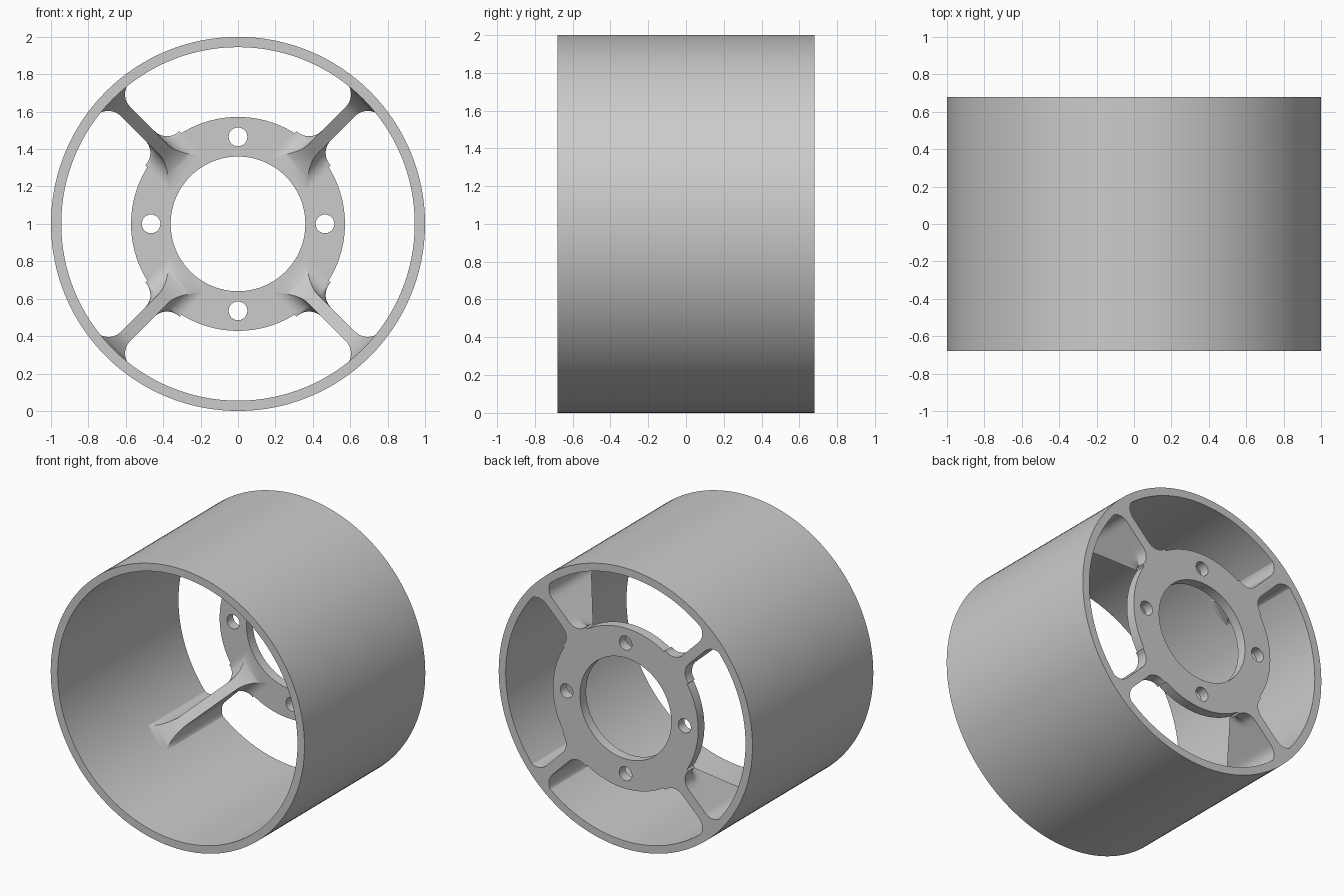
import bpy, bmesh
from math import sin, cos, pi, tau, sqrt, hypot, radians

cube = bpy.data.objects.get("Cube")
if cube:
    bpy.data.objects.remove(cube, do_unlink=True)

RIM_IN, HUB_OUT, HUB_IN = 0.945, 0.572, 0.36
BACK, HUB_FRONT = 0.68, 0.61
HALF_W, FILLET = 0.035, 0.095

grey = bpy.data.materials.new("plain grey")
grey.use_nodes = True
colour = (0.6, 0.6, 0.6, 1)
grey.diffuse_color = colour
grey.node_tree.nodes["Principled BSDF"].inputs["Base Color"].default_value = colour


def finish(obj):
    obj.data.materials.clear()
    obj.data.materials.append(grey)
    bpy.ops.object.select_all(action='DESELECT')
    obj.select_set(True)
    bpy.context.view_layer.objects.active = obj
    bpy.ops.object.shade_smooth_by_angle(angle=radians(30))


def pierced_disc(name, circles, y0, y1):
    """Extrude nested circles (x, z, radius, sides) between two y values."""
    curve = bpy.data.curves.new(name, 'CURVE')
    curve.dimensions = '2D'
    curve.fill_mode = 'BOTH'
    curve.extrude = (y1 - y0) / 2
    for cx, cz, rad, n in circles:
        spline = curve.splines.new('POLY')
        spline.points.add(n - 1)
        spline.use_cyclic_u = True
        for i, p in enumerate(spline.points):
            a = tau * i / n
            p.co = (cx + rad * cos(a), cz + rad * sin(a), 0, 1)
    obj = bpy.data.objects.new(name, curve)
    obj.location = (0, (y0 + y1) / 2, 1)
    obj.rotation_euler = (pi / 2, 0, 0)
    bpy.context.collection.objects.link(obj)
    bpy.ops.object.select_all(action='DESELECT')
    obj.select_set(True)
    bpy.context.view_layer.objects.active = obj
    bpy.ops.object.convert(target='MESH')
    obj = bpy.context.view_layer.objects.active
    bm = bmesh.new()
    bm.from_mesh(obj.data)
    bmesh.ops.remove_doubles(bm, verts=bm.verts, dist=0.0001)
    bmesh.ops.recalc_face_normals(bm, faces=bm.faces)
    bm.to_mesh(obj.data)
    bm.free()
    finish(obj)


# Outer drum and mounting plate with four bolt holes
pierced_disc("outer_drum", [(0, 0, 1, 128), (0, 0, RIM_IN, 128)], -BACK, BACK)
bolts = [(0.465 * cos(k * pi / 2), 0.465 * sin(k * pi / 2), 0.05, 32) for k in range(4)]
pierced_disc("hub_plate", [(0, 0, HUB_OUT, 96), (0, 0, HUB_IN, 96)] + bolts, HUB_FRONT, BACK)


# Spokes: webs with a slanted front edge, filleted into hub and drum
def fillet(d):
    d = min(max(d, 0), FILLET)
    return FILLET - sqrt(FILLET ** 2 - (FILLET - d) ** 2)


def half_width(r, y):
    to_hub = hypot(max(r - HUB_OUT, 0), max(HUB_FRONT - y, 0))
    return HALF_W + fillet(to_hub) + fillet(RIM_IN - r)


def front_edge(r):
    r = min(r, RIM_IN)
    u = r - 0.38
    if u < 0.16:
        return HUB_FRONT - 0.95 * u * u / 0.32
    y = HUB_FRONT - 0.95 * (u - 0.08)
    return y - 0.12 * (max(r - 0.85, 0) / 0.095) ** 2


def spoke_mesh():
    n = 10
    steps = [i / n for i in range(n)]
    radii = [0.38 + (HUB_OUT - 0.38) * s for s in steps]
    radii += [HUB_OUT + 0.1 * s * s for s in steps]
    radii += [0.68, 0.75, 0.82]
    radii += [RIM_IN - 0.1 * (1 - s) ** 2 for s in steps] + [RIM_IN, 0.965]
    bm = bmesh.new()
    rows = []
    for r in radii:
        f = front_edge(r)
        ys = [HUB_FRONT - (HUB_FRONT - f) * (1 - s) ** 2 for s in steps] + [HUB_FRONT, BACK]
        side = [(half_width(r, y), y) for y in ys]
        outline = side + [(-w, y) for w, y in reversed(side)]
        rows.append([bm.verts.new((r, y, t)) for t, y in outline])
    count = len(rows[0])
    for a, b in zip(rows, rows[1:]):
        for i in range(count):
            j = (i + 1) % count
            bm.faces.new((a[i], a[j], b[j], b[i]))
    bm.faces.new(rows[0])
    bm.faces.new(rows[-1])
    bmesh.ops.remove_doubles(bm, verts=bm.verts, dist=0.00005)
    bmesh.ops.recalc_face_normals(bm, faces=bm.faces)
    mesh = bpy.data.meshes.new("spoke")
    bm.to_mesh(mesh)
    bm.free()
    return mesh


places = ("lower_left", "lower_right", "upper_right", "upper_left")
for k, place in enumerate(places):
    spoke = bpy.data.objects.new("spoke_" + place, spoke_mesh())
    spoke.location = (0, 0, 1)
    spoke.rotation_euler = (0, pi / 4 + k * pi / 2, 0)
    bpy.context.collection.objects.link(spoke)
    finish(spoke)
